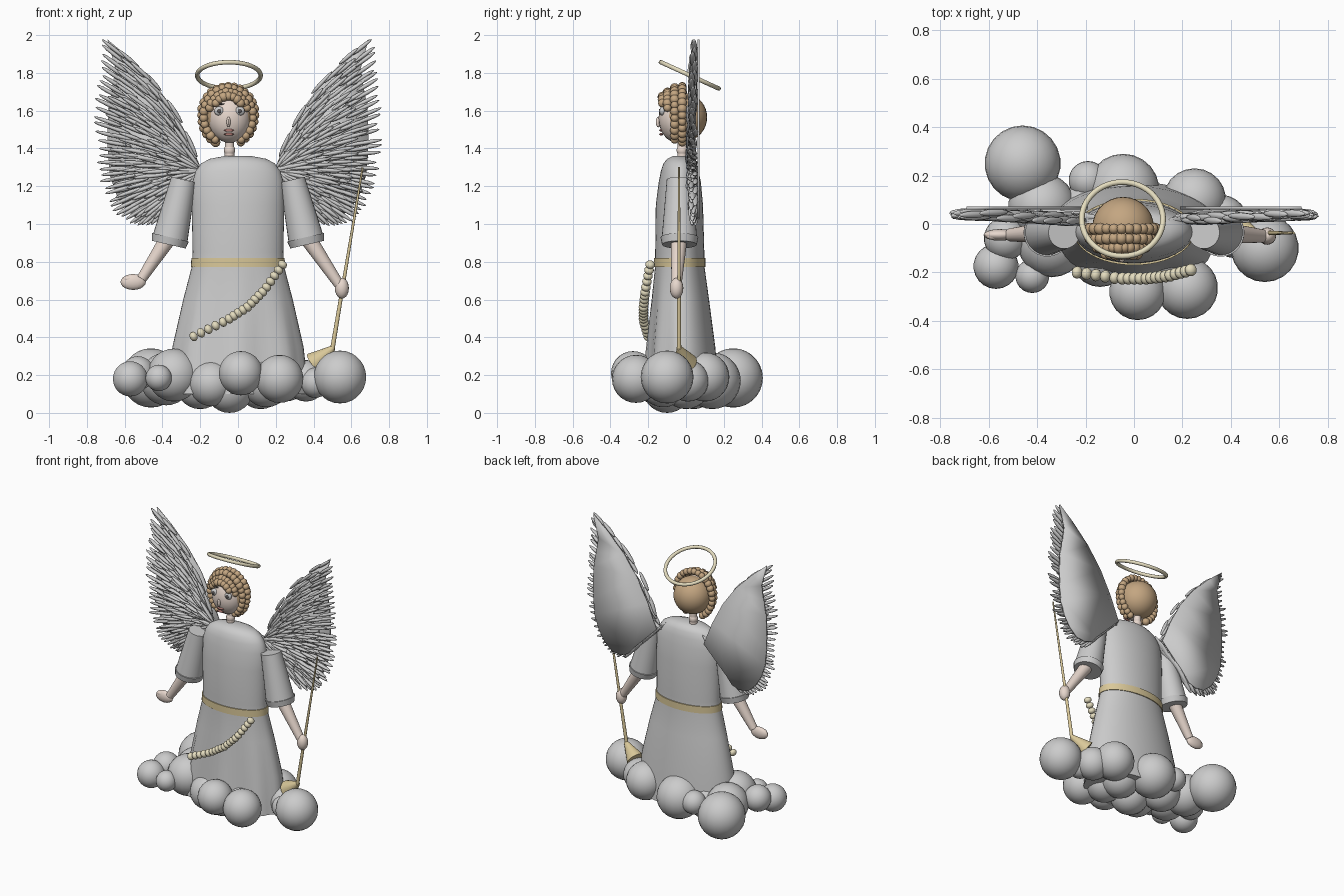
import bpy, bmesh, math, random
from mathutils import Vector, Matrix

if "Cube" in bpy.data.objects:
    bpy.data.objects.remove(bpy.data.objects["Cube"])

random.seed(4)
CX = -0.045  # centre line of the head (the robe is centred on x = 0)


def mat(name, c):
    m = bpy.data.materials.new(name)
    m.diffuse_color = (*c, 1)
    m.use_nodes = True
    m.node_tree.nodes["Principled BSDF"].inputs["Base Color"].default_value = m.diffuse_color
    return m


SKIN = mat("skin", (.80, .68, .61))
HAIR = mat("hair", (.55, .38, .22))
GOLD = mat("gold", (.70, .58, .32))
PALE = mat("pale_gold", (.78, .72, .52))
WHITE = mat("white", (.95, .95, .93))
DARK = mat("dark", (.10, .09, .09))
LIP = mat("lip", (.55, .25, .22))


def finish(name, bm, m=None, angle=40):
    bmesh.ops.recalc_face_normals(bm, faces=bm.faces)
    me = bpy.data.meshes.new(name)
    bm.to_mesh(me)
    bm.free()
    ob = bpy.data.objects.new(name, me)
    bpy.context.collection.objects.link(ob)
    if m:
        me.materials.append(m)
    bpy.ops.object.select_all(action='DESELECT')
    ob.select_set(True)
    bpy.context.view_layer.objects.active = ob
    bpy.ops.object.shade_smooth_by_angle(angle=math.radians(angle))
    return ob


def ball(bm, c, r, rot=None, u=16, v=10):
    r = r if isinstance(r, tuple) else (r, r, r)
    M = Matrix.Translation(c) @ (rot or Matrix()) @ Matrix.Diagonal((*r, 1))
    bmesh.ops.create_uvsphere(bm, u_segments=u, v_segments=v, radius=1, matrix=M)


def aim(d):
    return Vector(d).to_track_quat('Z', 'Y').to_matrix().to_4x4()


def balls(name, items, m=None, **k):
    bm = bmesh.new()
    for it in items:
        ball(bm, *it, **k)
    return finish(name, bm, m)


def rod(name, a, b, r1, r2, m=None, seg=20, bm=None):
    own = bm is None
    bm = bm or bmesh.new()
    a, b = Vector(a), Vector(b)
    bmesh.ops.create_cone(bm, cap_ends=True, segments=seg, radius1=r1, radius2=r2, depth=(b - a).length,
                          matrix=Matrix.Translation((a + b) / 2) @ aim(b - a))
    if own:
        return finish(name, bm, m)


def loft(name, rings, m=None, seg=48, fold=0):
    """Stack of ellipses: (z, half x, half y, centre y), with optional front folds"""
    bm = bmesh.new()
    loops = []
    for z, hx, hy, cy in rings:
        loop = []
        for i in range(seg):
            a = math.tau * i / seg
            f = 1 + fold * max(0, .8 - z) * math.cos(8 * a) * max(0, -math.sin(a))
            loop.append(bm.verts.new((hx * math.cos(a) * f, cy + hy * math.sin(a) * f, z)))
        loops.append(loop)
    for p, q in zip(loops, loops[1:]):
        for i in range(seg):
            bm.faces.new((p[i], p[(i + 1) % seg], q[(i + 1) % seg], q[i]))
    bm.faces.new(loops[0])
    bm.faces.new(loops[-1])
    return finish(name, bm, m)


# Cloud base: x, y, z, radius
cloud = [(-.46, .25, .185, .157), (-.38, .07, .18, .14), (-.19, .18, .18, .08), (-.045, .14, .17, .15),
         (.25, .1, .19, .13), (.54, -.1, .19, .14), (.015, -.28, .21, .117), (.22, -.265, .18, .127),
         (-.57, -.175, .18, .093), (-.42, -.215, .185, .07), (-.34, -.08, .2, .14), (-.14, -.14, .155, .12),
         (.41, -.06, .16, .08), (-.045, -.1, .13, .13), (.36, .01, .17, .11), (-.53, -.06, .21, .09),
         (.12, .0, .15, .13), (-.2, .04, .15, .13), (.15, -.12, .16, .13)]
balls("cloud", [((x, y, z), r) for x, y, z, r in cloud], u=22, v=14)

# Robe and belt
loft("robe", [(.1, .375, .2, -.025), (.35, .347, .178, -.023), (.6, .29, .15, -.028), (.78, .243, .13, -.033),
              (.85, .24, .13, -.033), (1.1, .245, .125, -.035), (1.22, .242, .112, -.033), (1.28, .224, .1, -.033),
              (1.32, .195, .088, -.032), (1.345, .15, .07, -.03), (1.36, .07, .04, -.03)], fold=.12)
loft("belt", [(.772, .249, .137, -.033), (.82, .247, .137, -.033)], GOLD)

# Hanging beaded cord
path = [Vector(p) for p in ((.235, -.19, .785), (.14, -.215, .65), (.05, -.225, .56), (-.06, -.225, .49), (-.235, -.2, .405))]
beads, N = [], 19
for i in range(N):
    t = i / (N - 1) * (len(path) - 1)
    k = min(int(t), len(path) - 2)
    d = path[k + 1] - path[k]
    beads.append((path[k] + d * (t - k), (.026, .026, .021), aim(d)))
balls("cord", beads, PALE, u=12, v=8)

# Sleeves with rolled cuffs, and forearms
for s, side in ((-1, "left"), (1, "right")):
    top, low = Vector((s * .288, -.035, 1.235)), Vector((s * .36, -.035, .92))
    d = (low - top).normalized()
    bm = bmesh.new()
    rod("", top, low, .067, .094, seg=28, bm=bm)
    rod("", low - d * .01, low + d * .03, .1, .092, seg=28, bm=bm)
    finish("sleeve_" + side, bm)
    end = (-.51, -.045, .71) if s < 0 else (.535, -.05, .68)
    rod("forearm_" + side, low - d * .03, end, .046, .027, SKIN)
balls("hand_left", [((-.555, -.045, .693), (.067, .024, .042)), ((-.58, -.05, .71), (.03, .016, .016))], SKIN)
balls("hand_right", [((.55, -.05, .66), (.037, .036, .055))], SKIN)

# Trumpet with a flared bell
rod("trumpet_tube", (.66, -.037, 1.3), (.5, -.037, .34), .005, .012, GOLD, 12)
rod("trumpet_bell", (.505, -.037, .345), (.405, .0, .265), .014, .06, GOLD, 24)

# Neck, head and face
rod("neck", (CX, -.02, 1.34), (CX, -.02, 1.46), .026, .024, SKIN)
balls("neck_roll", [((CX, -.02, 1.39), (.03, .03, .033))], SKIN)
balls("head", [((CX, -.045, 1.56), (.112, .1, .13))], SKIN, u=24, v=16)
balls("nose", [((CX - .005, -.147, 1.54), (.011, .013, .028))], SKIN, u=10, v=8)
eyes = [CX - .055, CX + .055]
balls("eyes", [((x, -.125, 1.598), (.026, .016, .024)) for x in eyes], WHITE)
balls("pupils", [((x, -.138, 1.598), (.011, .006, .012)) for x in eyes], DARK)
balls("brows", [((x, -.12, 1.635), (.03, .008, .005)) for x in eyes], DARK)
balls("mouth", [((CX - .003, -.132, 1.487 + z), (.027, .01, .007)) for z in (-.012, .009)], LIP)

# Hair: cap behind, rings of curls around the face
balls("hair_back", [((CX, -.012, 1.565), (.127, .124, .128))], HAIR, u=28, v=18)
curls = []
for y, rx, rz, n, a0 in ((-.02, .142, .158, 25, -62), (-.06, .13, .148, 23, -58), (-.098, .105, .125, 12, 20),
                         (-.125, .085, .105, 7, 40)):
    for i in range(n):
        a = math.radians(a0 + (180 - 2 * a0) * i / (n - 1))
        curls.append(((CX - .007 + rx * math.cos(a), y, 1.572 + rz * math.sin(a)), random.uniform(.021, .026)))
balls("curls", curls, HAIR, u=12, v=8)

# Tilted halo
bpy.ops.mesh.primitive_torus_add(major_radius=.168, minor_radius=.012, major_segments=48, minor_segments=10,
                                 location=(CX - .003, .02, 1.787), rotation=(math.radians(-24.5), 0, 0))
halo = bpy.context.object
halo.name = "halo"
halo.data.materials.append(PALE)
bpy.ops.object.shade_smooth_by_angle(angle=math.radians(60))

# Wings: outline from tip to lower edge, fanned from the root
ROOT = Vector((.19, 1.28))
edge = [Vector(p) for p in ((.72, 2.0), (.735, 1.82), (.76, 1.65), (.765, 1.45), (.745, 1.25), (.69, 1.09), (.59, 1.0),
                            (.47, .985), (.40, 1.07))]


def on_edge(f):
    t = f * (len(edge) - 1)
    k = min(int(t), len(edge) - 2)
    return edge[k].lerp(edge[k + 1], t - k)


def ray(f, t):
    """Point along a feather line, bulging outward near the leading edge"""
    e = on_edge(f)
    d = e - ROOT
    bow = Vector((-d.y, d.x)) * .085 * math.sin(math.pi * t) * (1 - f) ** 2
    return ROOT + d * t + bow


for s, side in ((-1, "left"), (1, "right")):
    # smooth backing plate
    bm = bmesh.new()
    pts = [ray(0, t) for t in (0, .2, .4, .6, .8)] + [ray(i / 12, .96 if i < 1 else .88) for i in range(13)]
    f = bm.faces.new([bm.verts.new((s * p.x, .06, p.y)) for p in pts])
    ext = bmesh.ops.extrude_face_region(bm, geom=[f])
    bmesh.ops.translate(bm, vec=(0, .012, 0), verts=[g for g in ext["geom"] if isinstance(g, bmesh.types.BMVert)])
    bmesh.ops.triangulate(bm, faces=[g for g in bm.faces if len(g.verts) > 4])
    finish("wing_back_" + side, bm, WHITE, 180)
    # overlapping feathers in rows
    bm = bmesh.new()
    rows = 8
    for r in range(rows):
        t = .25 + .75 * r / (rows - 1)
        n = int(8 + 32 * t)
        for i in range(n):
            g = min(1, max(0, (i + (.5 if r % 2 else 0) + random.uniform(-.25, .25)) / (n - 1)))
            tt = min(1, t + random.uniform(-.04, .015))
            tip = ray(g, tt)
            d = (tip - ray(g, tt - .08)).normalized()
            L = random.uniform(.065, .085)
            y = .046 - .028 * (1 - t) + random.uniform(-.018, .006)
            c = tip - d * L
            ball(bm, (s * c.x, y, c.y), (.015, .011, L), aim((s * d.x, random.uniform(-.06, .02), d.y)), u=8, v=6)
    finish("feathers_" + side, bm, WHITE, 180)
